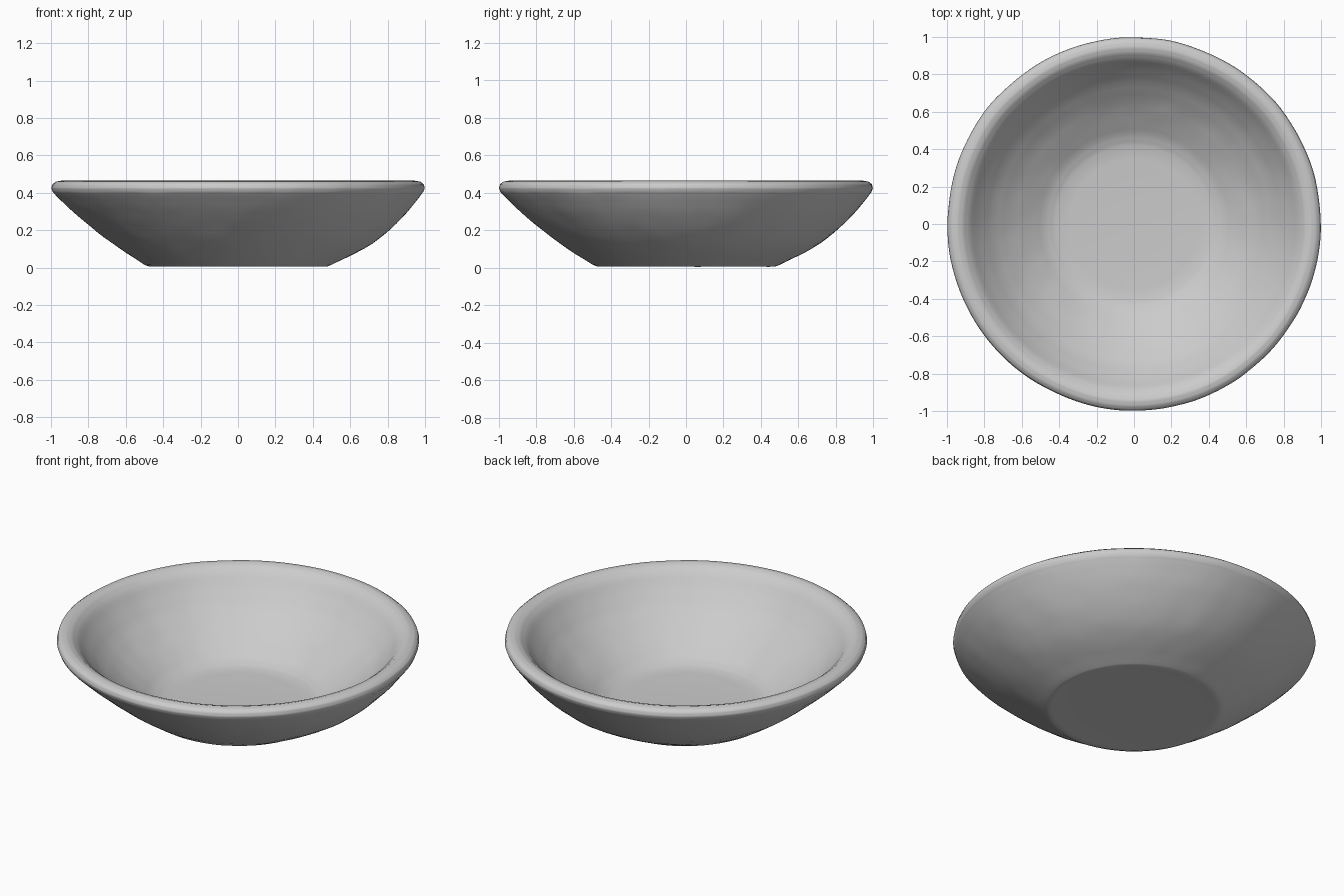
import bpy, bmesh, math
from mathutils import Vector, noise

cube = bpy.data.objects.get("Cube")
if cube:
    bpy.data.objects.remove(cube, do_unlink=True)

# Fired clay colour
clay = bpy.data.materials.new("grey_clay")
clay.use_nodes = True
grey = (0.6, 0.6, 0.6, 1)
clay.diffuse_color = grey
clay.node_tree.nodes["Principled BSDF"].inputs["Base Color"].default_value = grey

# Section of the bowl: underside, outer wall, rolled rim, inner wall, floor
profile = [(0.2, 0.01), (0.4, 0.008), (0.475, 0.006), (0.5, 0.016), (0.6, 0.085),
           (0.72, 0.172), (0.82, 0.252), (0.91, 0.327), (0.972, 0.385),
           (0.99, 0.404), (0.998, 0.425), (0.992, 0.447), (0.974, 0.46),
           (0.945, 0.465), (0.915, 0.456), (0.882, 0.43), (0.835, 0.37),
           (0.76, 0.288), (0.66, 0.205), (0.56, 0.138), (0.48, 0.088),
           (0.42, 0.066), (0.2, 0.058)]
SEGMENTS = 160


def subdivide(points, steps=3):
    """Add evenly spaced points along each section line."""
    out = []
    for (r0, z0), (r1, z1) in zip(points, points[1:]):
        for i in range(steps):
            t = i / steps
            out.append((r0 + (r1 - r0) * t, z0 + (z1 - z0) * t))
    return out + [points[-1]]


def hand_worked(r, z, angle, inside):
    """Shift a section point slightly, as if shaped by hand."""
    p = Vector((r * math.cos(angle), r * math.sin(angle), z))
    broad = noise.noise(p * 3 + Vector((0, 0, 9 if inside else 3)))
    fine = noise.noise(p * 9)
    wall = max(0, min(1, (r - 0.45) / 0.15)) * max(0, min(1, (0.46 - z) / 0.1))
    shift = (0.01 * broad + 0.008 * fine) * wall
    r += shift * 0.5
    z += shift * 0.7
    if not inside:
        # The outer wall sags on the back left side
        height = max(0, min(1, (z - 0.02) / 0.38))
        z -= 0.05 * math.sin(math.pi * height) * (0.5 + 0.5 * math.cos(angle - 0.75))
    r *= 1 + 0.004 * noise.noise(Vector((math.cos(angle), math.sin(angle), 0)) * 4)
    return (r * math.cos(angle), r * math.sin(angle), z)


# Bowl: the section swept round the upright axis
bm = bmesh.new()
section = subdivide(profile)
rim = max(range(len(section)), key=lambda i: section[i][1])
rings = [[bm.verts.new(hand_worked(r, z, math.tau * s / SEGMENTS, i > rim))
          for s in range(SEGMENTS)] for i, (r, z) in enumerate(section)]
for low, high in zip(rings, rings[1:]):
    for s in range(SEGMENTS):
        n = (s + 1) % SEGMENTS
        bm.faces.new((low[s], low[n], high[n], high[s]))
bm.faces.new(rings[0][::-1])
bm.faces.new(rings[-1])
bmesh.ops.recalc_face_normals(bm, faces=bm.faces)
mesh = bpy.data.meshes.new("bowl")
bm.to_mesh(mesh)
bm.free()
mesh.materials.append(clay)
bowl = bpy.data.objects.new("bowl", mesh)
bpy.context.collection.objects.link(bowl)
bpy.context.view_layer.objects.active = bowl
bowl.select_set(True)
bpy.ops.object.shade_smooth_by_angle(angle=math.radians(60))
